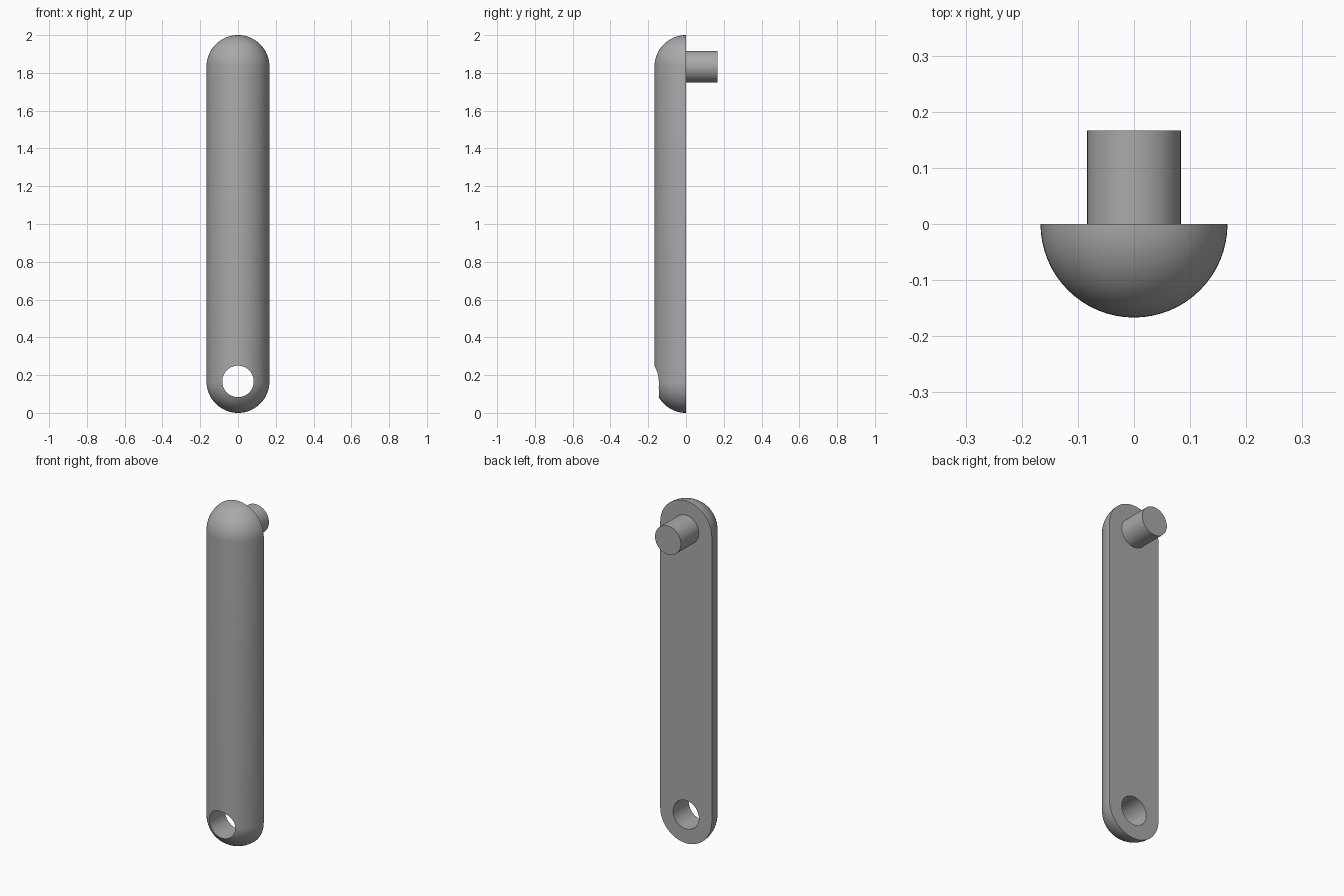
import bpy, bmesh, math
from mathutils import Matrix, Vector

cube = bpy.data.objects.get("Cube")
if cube:
    bpy.data.objects.remove(cube, do_unlink=True)

R = 1 / 6            # body radius
LOW, HIGH = R, 2 - R  # centres of the rounded ends
r = R / 2            # pin and hole radius

grey = bpy.data.materials.new("plain_grey")
grey.use_nodes = True
colour = (0.4, 0.4, 0.4, 1)
grey.diffuse_color = colour
grey.node_tree.nodes["Principled BSDF"].inputs["Base Color"].default_value = colour


def make_object(name, bm):
    bmesh.ops.recalc_face_normals(bm, faces=bm.faces)
    mesh = bpy.data.meshes.new(name)
    bm.to_mesh(mesh)
    bm.free()
    mesh.materials.append(grey)
    obj = bpy.data.objects.new(name, mesh)
    bpy.context.collection.objects.link(obj)
    return obj


def rod(name, y0, y1, z):
    """Round rod along y from y0 to y1."""
    bm = bmesh.new()
    place = Matrix.Translation((0, (y0 + y1) / 2, z)) @ Matrix.Rotation(math.pi / 2, 4, "X")
    bmesh.ops.create_cone(bm, cap_ends=True, segments=64, radius1=r, radius2=r,
                          depth=abs(y1 - y0), matrix=place)
    return make_object(name, bm)


def smooth(obj):
    bpy.ops.object.select_all(action="DESELECT")
    obj.select_set(True)
    bpy.context.view_layer.objects.active = obj
    bpy.ops.object.shade_smooth_by_angle(angle=math.radians(30))


# Body: a sphere stretched into a capsule, halved by a flat back
bm = bmesh.new()
bmesh.ops.create_uvsphere(bm, u_segments=64, v_segments=32, radius=R)
equator = [e for e in bm.edges if all(abs(v.co.z) < 1e-5 for v in e.verts)]
bmesh.ops.split_edges(bm, edges=equator)
for f in bm.faces:
    f.tag = f.calc_center_median().z > 0
for v in bm.verts:
    v.co.z += HIGH if v.link_faces[0].tag else LOW
rims = [e for e in bm.edges if e.is_boundary]
bmesh.ops.bridge_loops(bm, edges=rims)
cut = bmesh.ops.bisect_plane(bm, geom=bm.verts[:] + bm.edges[:] + bm.faces[:], dist=1e-5,
                             plane_co=Vector(), plane_no=(0, 1, 0), clear_outer=True)
bmesh.ops.holes_fill(bm, edges=[e for e in bm.edges if e.is_boundary])
body = make_object("body", bm)

# Round hole through the lower end
cutter = rod("hole_cutter", -0.4, 0.2, LOW)
cutter.hide_render = True
hole = body.modifiers.new("hole", "BOOLEAN")
hole.operation = "DIFFERENCE"
hole.solver = "EXACT"
hole.object = cutter
bpy.context.view_layer.objects.active = body
bpy.ops.object.modifier_apply(modifier=hole.name)
bpy.data.objects.remove(cutter, do_unlink=True)
smooth(body)

# Pin standing out of the back at the upper end
smooth(rod("pin", -0.02, R, HIGH))
